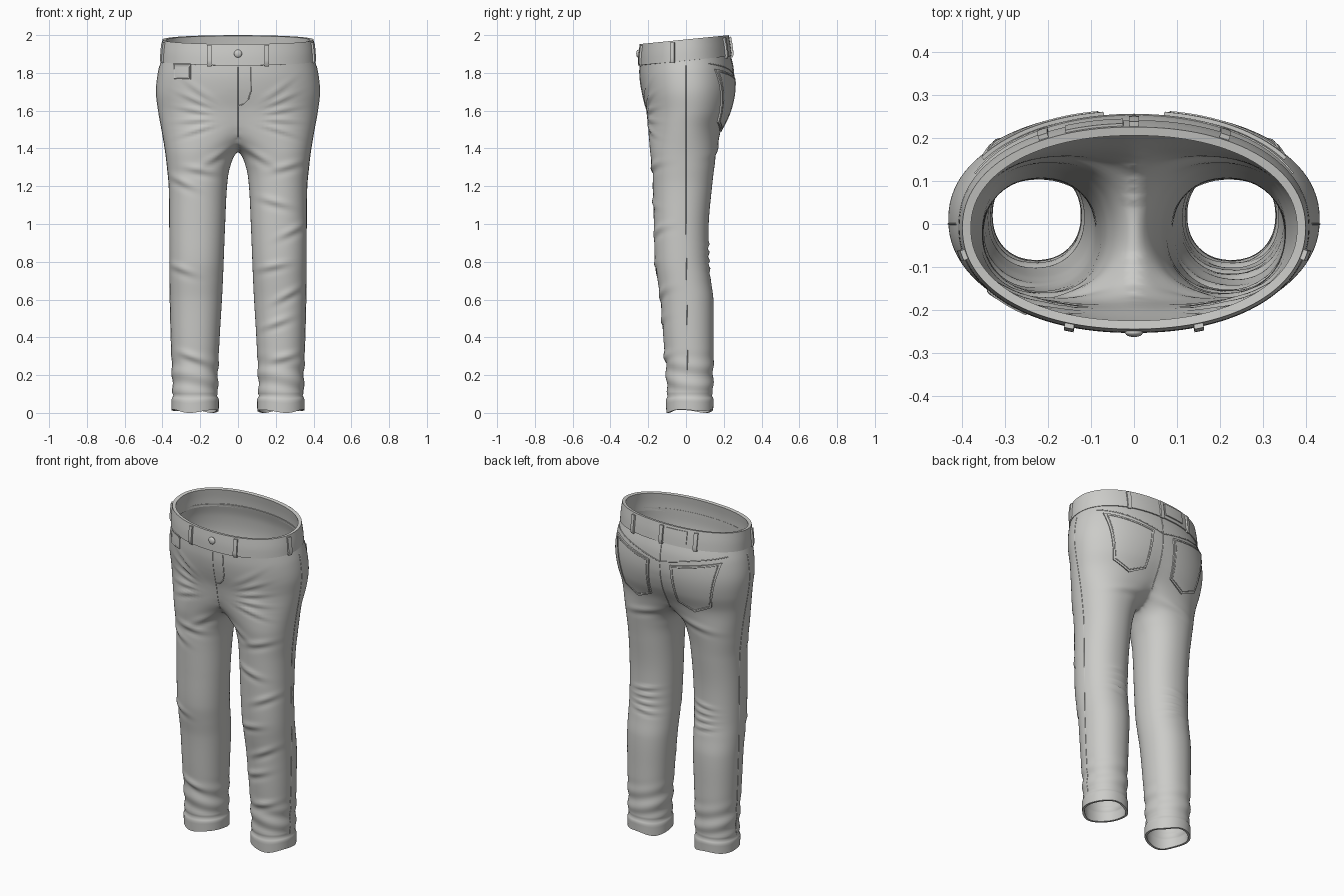
import bpy
import bmesh
from math import sin, cos, pi, exp, radians, copysign
from mathutils import Vector
from mathutils.bvhtree import BVHTree

cube = bpy.data.objects.get("Cube")
if cube:
    bpy.data.objects.remove(cube, do_unlink=True)

COLOUR = (0.6, 0.6, 0.58, 1)
cloth = bpy.data.materials.new("grey_cloth")
cloth.use_nodes = True
cloth.diffuse_color = COLOUR
cloth.node_tree.nodes["Principled BSDF"].inputs["Base Color"].default_value = COLOUR


def finish(name, bm, thickness=0, offset=-1, angle=40):
    """Turn a bmesh into a shaded object, optionally thickened."""
    mesh = bpy.data.meshes.new(name)
    bm.to_mesh(mesh)
    obj = bpy.data.objects.new(name, mesh)
    bpy.context.collection.objects.link(obj)
    mesh.materials.append(cloth)
    bpy.ops.object.select_all(action='DESELECT')
    obj.select_set(True)
    bpy.context.view_layer.objects.active = obj
    if thickness:
        mod = obj.modifiers.new("thickness", 'SOLIDIFY')
        mod.thickness, mod.offset = thickness, offset
        bpy.ops.object.modifier_apply(modifier=mod.name)
    bpy.ops.object.shade_smooth_by_angle(angle=radians(angle))
    return obj


def smoothstep(a, b, x):
    t = min(max((x - a) / (b - a), 0), 1)
    return t * t * (3 - 2 * t)


def sample(table, z):
    """Smooth interpolation of a table whose first column is height."""
    n = len(table) - 1
    i = max(k for k in range(n) if table[k][0] <= z or k == 0)
    p, q = table[i], table[i + 1]
    before, after = table[max(i - 1, 0)], table[min(i + 2, n)]
    h = q[0] - p[0]
    t = (z - p[0]) / h
    out = []
    for k in range(1, len(p)):
        m0 = (q[k] - before[k]) / (q[0] - before[0]) * h
        m1 = (after[k] - p[k]) / (after[0] - p[0]) * h
        out.append((2*t**3 - 3*t*t + 1) * p[k] + (t**3 - 2*t*t + t) * m0
                   + (3*t*t - 2*t**3) * q[k] + (t**3 - t*t) * m1)
    return out


def loft(bm, table, rows, sides, tilt):
    """Stack oval rings; tilt lifts the back of each ring."""
    rings = []
    z0, z1 = table[0][0], table[-1][0]
    for r in range(rows + 1):
        z = z0 + (z1 - z0) * r / rows
        x0, x1, y0, y1 = sample(table, z)
        ring = []
        for s in range(sides):
            c, d = cos(2 * pi * s / sides), sin(2 * pi * s / sides)
            c, d = (copysign(abs(v) ** 0.93, v) for v in (c, d))
            y = (y0 + y1) / 2 + (y1 - y0) / 2 * d
            ring.append(bm.verts.new(((x0 + x1) / 2 + (x1 - x0) / 2 * c, y, z + tilt(z) * y)))
        rings.append(ring)
    for a, b in zip(rings, rings[1:]):
        for s in range(sides):
            e = (s + 1) % sides
            bm.faces.new((a[s], a[e], b[e], b[s]))


# Trouser body: height, inner edge, outer edge, front, back of one leg
LEG = [(0, .108, .345, -.098, .138), (.2, .106, .348, -.105, .144),
       (.4, .097, .355, -.12, .146), (.6, .085, .36, -.135, .145),
       (.7, .08, .362, -.15, .132), (.8, .076, .363, -.164, .121),
       (1, .068, .364, -.17, .12), (1.2, .058, .366, -.175, .138),
       (1.3, .042, .375, -.18, .15), (1.385, 0, .385, -.19, .163),
       (1.5, -.17, .404, -.2, .186), (1.6, -.3, .422, -.21, .228),
       (1.7, -.4, .433, -.232, .253), (1.8, -.421, .423, -.245, .25),
       (1.885, -.402, .402, -.245, .23)]
body = bmesh.new()
loft(body, LEG, 150, 96, lambda z: 0.1 * smoothstep(1.6, 1.85, z))
bmesh.ops.bisect_plane(body, geom=body.verts[:] + body.edges[:] + body.faces[:], dist=1e-5,
                       plane_co=(0, 0, 0), plane_no=(1, 0, 0), clear_inner=True)
bmesh.ops.mirror(body, geom=body.verts[:] + body.edges[:] + body.faces[:],
                 axis='X', merge_dist=0.0005)
bmesh.ops.remove_doubles(body, verts=body.verts[:], dist=0.0005)
crotch = [v for v in body.verts if abs(v.co.x) < 0.06 and 1.25 < v.co.z < 1.7]
for _ in range(6):
    bmesh.ops.smooth_vert(body, verts=crotch, factor=0.5,
                          use_axis_x=True, use_axis_y=True, use_axis_z=True)
bmesh.ops.recalc_face_normals(body, faces=body.faces[:])
outermost = max(body.faces, key=lambda f: f.calc_center_median().x)
if outermost.normal.x < 0:
    bmesh.ops.reverse_faces(body, faces=body.faces[:])
body.normal_update()

# Folds: x, z, side (-1 front, 1 back), slope in degrees, half length, width, height
folds = []
for m in (-1, 1):
    for i in range(5):
        a = 38 - 14 * i
        folds.append((m * (.11 + .11 * cos(radians(a))), 1.62 - .02 * i + .13 * sin(radians(a)),
                      -1, m * a, .09, .012, .007))
    for i in range(4):
        folds.append((m * .2, .76 + .045 * i, 1, m * (8 - 5 * i), .07, .012, .007))
    folds.append((m * .1, 1.37, -1, m * -30, .09, .018, .008))
    folds.append((m * .17, 1.4, 1, m * -12, .12, .018, .006))
for x, z, slope in ((.26, 1.31, 15), (.29, .97, 25), (.18, .78, 12), (.26, .63, 28), (.2, .48, 20),
                    (.25, .3, 15), (-.3, 1.23, -25), (-.31, .77, -20), (-.2, 1.29, -10),
                    (-.24, .3, -20), (.2, 1.12, -15)):
    folds.append((x, z, -1, slope, .08, .018, .008))
folds = [(f[:3], cos(radians(f[3])), sin(radians(f[3])), f[4:]) for f in folds]


def relief(p, n):
    h = 0
    for (x, z, side), c, s, (length, width, height) in folds:
        dx, dz = p.x - x, p.z - z
        facing = n.y * side
        if facing <= 0 or abs(dx) > .25 or abs(dz) > .2:
            continue
        u, v = (dx * c + dz * s) / length, (dz * c - dx * s) / width
        h += facing * height * exp(-u * u) * (exp(-v * v) - .6 * exp(-(v + 1.7) ** 2))
    # Ankle bunching and turned-up cuff
    bunch = smoothstep(.09, .14, p.z) * (1 - smoothstep(.2, .36, p.z))
    h += .004 * bunch * sin(60 * p.z + 14 * p.x + 9 * p.y)
    return h + .006 * (1 - smoothstep(.07, .082, p.z)) - .004 * exp(-((p.z - .086) / .008) ** 2)


moves = [(v, v.normal * relief(v.co, v.normal)) for v in body.verts]
for v, move in moves:
    v.co += move
    hem = 1 - smoothstep(0, .12, v.co.z)
    v.co.z += hem * .009 * (1 + sin(24 * abs(v.co.x) + 14 * v.co.y))
body.normal_update()
finish("trouser_body", body, .013, angle=60)

# Waistband
band = bmesh.new()
loft(band, [(1.865, -.41, .41, -.254, .242), (1.92, -.407, .407, -.252, .236),
            (1.977, -.4, .4, -.245, .226)], 6, 128, lambda z: .1)
finish("waistband", band, .02)
trees = [BVHTree.FromBMesh(b) for b in (body, band)]


def hit(origin, direction):
    """Nearest cloth point along a ray, with its outward normal."""
    found = [t.ray_cast(origin, direction) for t in trees]
    found = [f for f in found if f[0] is not None]
    if not found:
        return None
    point, normal = min(found, key=lambda f: f[3])[:2]
    return point, (-normal if normal.dot(direction) > 0 else normal)


def ray(axis, side, a, z):
    """Ray aimed inward at the cloth along x or y."""
    if axis == 'X':
        return Vector((side, a, z)), Vector((-side, 0, 0))
    return Vector((a, side, z)), Vector((0, -side, 0))


def patch(name, axis, side, shape, nu, nv, thickness):
    """Plate wrapped on the cloth; shape maps u, v to position and height."""
    bm = bmesh.new()
    grid = []
    for j in range(nv + 1):
        hits = [hit(*ray(axis, side, *shape(i / nu, j / nv))) for i in range(nu + 1)]
        grid.append([bm.verts.new(h[0]) if h else None for h in hits])
    for j in range(nv):
        for i in range(nu):
            quad = (grid[j][i], grid[j][i+1], grid[j+1][i+1], grid[j+1][i])
            if all(quad):
                bm.faces.new(quad)
    finish(name, bm, thickness, 0)


def seam(name, axis, side, points, lift=0, radius=.003):
    """Thin raised stitch line following the cloth."""
    path = []
    for (a0, z0), (a1, z1) in zip(points, points[1:]):
        steps = max(2, int((abs(a1 - a0) + abs(z1 - z0)) / .015))
        for k in range(steps + 1):
            h = hit(*ray(axis, side, a0 + (a1 - a0) * k / steps, z0 + (z1 - z0) * k / steps))
            if h:
                path.append(h[0] + h[1] * lift)
    curve = bpy.data.curves.new(name, 'CURVE')
    curve.dimensions = '3D'
    curve.bevel_depth, curve.bevel_resolution = radius, 1
    spline = curve.splines.new('POLY')
    spline.points.add(len(path) - 1)
    for point, co in zip(spline.points, path):
        point.co = (*co, 1)
    curve.materials.append(cloth)
    bpy.context.collection.objects.link(bpy.data.objects.new(name, curve))


def rectangle(a0, a1, z0, z1):
    return lambda u, v: (a0 + (a1 - a0) * u, z0 + (z1 - z0) * v)


# Back pockets, yoke and side seams
for m, label in ((1, "left"), (-1, "right")):
    def pocket(u, v, m=m):
        inner, outer = .07 + .02 * v, .35 - .06 * v
        top, bottom = 1.77 + .05 * u, 1.54 - .05 * (1 - abs(2 * u - 1))
        return m * (inner + (outer - inner) * u), top + (bottom - top) * v
    patch("back_pocket_" + label, 'Y', 1, pocket, 24, 24, .018)
    border = [(.05, .04), (.05, .95), (.5, .95), (.95, .95), (.95, .04), (.05, .04)]
    seam("pocket_stitch_" + label, 'Y', 1, [pocket(*p) for p in border], .009)
    seam("back_yoke_" + label, 'Y', 1, [(0, 1.775), (m * .2, 1.82), (m * .37, 1.85)])
    seam("side_seam_" + label, 'X', m, [(.01, .1), (0, 1.0), (0, 1.84)], 0, .002)

# Centre seams and fly
seam("back_centre_seam", 'Y', 1, [(0, 1.88), (0, 1.46)])
seam("front_centre_seam", 'Y', -1, [(0, 1.83), (0, 1.46)], 0, .002)
seam("fly_stitch", 'Y', -1, [(.07, 1.83), (.068, 1.7), (.055, 1.66), (.03, 1.635), (0, 1.625)])

# Coin pocket and label plate on the back of the waistband
patch("coin_pocket", 'Y', -1, rectangle(-.34, -.25, 1.765, 1.85), 8, 8, .009)
seam("coin_pocket_stitch", 'Y', -1,
     [(-.335, 1.845), (-.335, 1.77), (-.255, 1.77), (-.255, 1.845)], .004, .002)
patch("waistband_plate", 'Y', 1, rectangle(-.16, -.025, 1.91, 1.985), 12, 4, .012)

# Belt loops
for name, axis, side, a, mid in (("front_left", 'Y', -1, .15, 1.9), ("front_right", 'Y', -1, -.15, 1.9),
                                 ("back_left", 'Y', 1, .21, 1.94), ("back_right", 'Y', 1, -.21, 1.94),
                                 ("back_centre", 'Y', 1, 0, 1.945),
                                 ("side_left", 'X', 1, -.07, 1.915), ("side_right", 'X', -1, -.07, 1.915)):
    patch("belt_loop_" + name, axis, side,
          rectangle(a - .011, a + .011, mid - .06, mid + .045), 2, 8, .022)

# Front button
button = bmesh.new()
bmesh.ops.create_uvsphere(button, u_segments=24, v_segments=12, radius=.021)
for v in button.verts:
    v.co = Vector((v.co.x, v.co.y * .5 - .253, v.co.z + 1.902))
finish("front_button", button)
